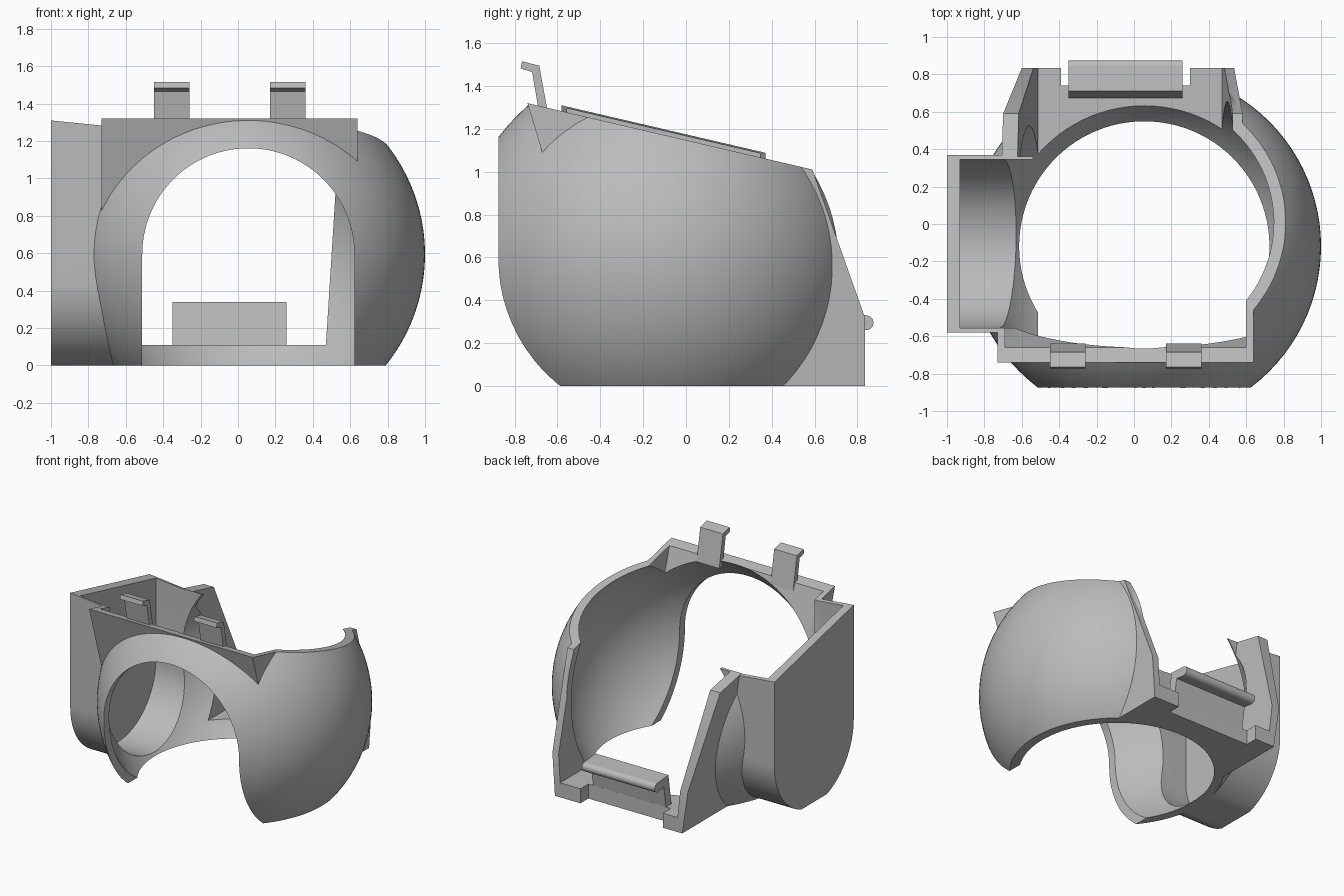
import bpy, bmesh
from math import sin, cos, pi, radians, sqrt
from mathutils import Matrix

if "Cube" in bpy.data.objects:
    bpy.data.objects.remove(bpy.data.objects["Cube"], do_unlink=True)

grey = bpy.data.materials.new("plain grey")
grey.use_nodes = True
grey.diffuse_color = (0.5, 0.5, 0.5, 1)
grey.node_tree.nodes["Principled BSDF"].inputs["Base Color"].default_value = (0.5, 0.5, 0.5, 1)

CX, CY, CZ = 0.055, -0.12, 0.594      # ball centre
OUTER, INNER = 0.945, 0.895           # ball radii


def top(y):
    """Height of the sloping rim."""
    return 1.32 - 0.233 * (y + 0.74)


def finish(name, bm):
    bmesh.ops.recalc_face_normals(bm, faces=bm.faces)
    mesh = bpy.data.meshes.new(name)
    bm.to_mesh(mesh)
    bm.free()
    mesh.materials.append(grey)
    ob = bpy.data.objects.new(name, mesh)
    bpy.context.collection.objects.link(ob)
    return ob


def hull(name, points):
    """Convex solid around the points."""
    bm = bmesh.new()
    for p in points:
        bm.verts.new(p)
    out = bmesh.ops.convex_hull(bm, input=bm.verts)
    loose = {v for v in out["geom_interior"] + out["geom_unused"]
             if isinstance(v, bmesh.types.BMVert) and v.is_valid}
    bmesh.ops.delete(bm, geom=list(loose), context="VERTS")
    bmesh.ops.dissolve_limit(bm, angle_limit=radians(0.5), verts=bm.verts, edges=bm.edges)
    return finish(name, bm)


def prism(name, profile, x0, x1):
    """Side profile (y, z) extruded across x."""
    bm = bmesh.new()
    face = bm.faces.new([bm.verts.new((x0, y, z)) for y, z in profile])
    out = bmesh.ops.extrude_face_region(bm, geom=[face])
    moved = [g for g in out["geom"] if isinstance(g, bmesh.types.BMVert)]
    bmesh.ops.translate(bm, verts=moved, vec=(x1 - x0, 0, 0))
    return finish(name, bm)


def block(name, x0, x1, y0, y1, z0, z1):
    return prism(name, [(y0, z0), (y1, z0), (y1, z1), (y0, z1)], x0, x1)


def ball(name, radius):
    bm = bmesh.new()
    bmesh.ops.create_uvsphere(bm, u_segments=96, v_segments=48, radius=radius,
                              matrix=Matrix.Translation((CX, CY, CZ)))
    return finish(name, bm)


def combine(target, other, operation):
    """Boolean the other solid into the target and discard it."""
    mod = target.modifiers.new("shape", "BOOLEAN")
    mod.operation, mod.solver, mod.object = operation, "EXACT", other
    bpy.context.view_layer.objects.active = target
    bpy.ops.object.modifier_apply(modifier=mod.name)
    bpy.data.objects.remove(other, do_unlink=True)


def smooth(ob):
    bpy.ops.object.select_all(action="DESELECT")
    ob.select_set(True)
    bpy.context.view_layer.objects.active = ob
    bpy.ops.object.shade_smooth_by_angle(angle=radians(30))


def front_y(z):
    """Leaning front wall, its outer face."""
    return -0.74 + 0.3 * (1.32 - z)


def back_y(z):
    """Leaning back wall, upright near the floor."""
    return 0.835 - 0.355 * max(0, z - 0.32)


def trough(name, radius, x0, x1, rim):
    """Side pocket with a rounded floor; rim(x, y) is its top height."""
    mid, low = -0.105, 0.45 if radius > 0.46 else 0.47
    pts = []
    for x in (x0, x1):
        for i in range(49):
            a = pi + pi * i / 48
            pts.append((x, mid + radius * cos(a), max(0, low + radius * sin(a))))
        for y in (mid - radius, mid + radius):
            pts.append((x, y, rim(x, y)))
    return hull(name, pts)


# Outer solids: ball, front wall box and back frame
shell = ball("ball_shell", OUTER)
low, high = 0.72, 1.45
combine(shell, prism("front_box", [(front_y(low), low), (-0.3, low), (-0.3, high),
                                   (front_y(high), high)], -0.73, 0.64), "UNION")
frame = [(x, y, z) for z in (0, 0.32, 1.3)
         for x in (-0.553 - 0.145 * z, 0.514 + 0.066 * z)
         for y in (0.2, back_y(z))]
combine(shell, hull("back_frame", frame), "UNION")

# Sloping rim and flat base
combine(shell, prism("rim_cutter", [(-1.5, top(-1.5)), (1.5, top(1.5)), (1.5, 3), (-1.5, 3)],
                     -2, 2), "DIFFERENCE")
combine(shell, block("base_cutter", -2, 2, -2, 2, -2, 0), "DIFFERENCE")

# Side pocket, rim rising slightly outward
combine(shell, trough("side_pocket", 0.475, -1.0, -0.65,
                      lambda x, y: top(y) + 0.1 * (-0.73 - x)), "UNION")

# Hollow interior
combine(shell, ball("ball_cavity", INNER), "DIFFERENCE")
combine(shell, trough("pocket_cavity", 0.45, -0.93, -0.4, lambda x, y: 1.7), "DIFFERENCE")
low, high = 0.8, 1.6
combine(shell, prism("front_cavity", [(front_y(low) + 0.075, low), (-0.2, low), (-0.2, high),
                                      (front_y(high) + 0.075, high)], -0.69, 0.6), "DIFFERENCE")

# Arched front opening
reach = OUTER * 0.6
arch = [(CX + reach * cos(pi * i / 64), y, CZ + reach * sin(pi * i / 64))
        for i in range(65) for y in (-1.3, -0.15)]
arch += [(CX + s * reach, y, -0.3) for s in (-1, 1) for y in (-1.3, -0.15)]
combine(shell, hull("arch_cutter", arch), "DIFFERENCE")

# Back opening above the sill, and the notch behind it
opening = [(x, y, z) for z in (0.11, 1.6)
           for x in (-0.5 - 0.115 * z, 0.463 + 0.063 * z) for y in (0.36, 1.3)]
combine(shell, hull("back_cutter", opening), "DIFFERENCE")
combine(shell, block("notch_cutter", -0.39, 0.3, 0.74, 1.2, -0.2, 0.4), "DIFFERENCE")
smooth(shell)

# Hooked clips on the front wall
hook = [(-0.64, 1.25), (-0.685, 1.495), (-0.765, 1.515), (-0.772, 1.482),
        (-0.718, 1.465), (-0.69, 1.3), (-0.68, 1.25)]
for side, x in (("right", -0.45), ("left", 0.17)):
    prism(side + "_clip", hook, x, x + 0.19)

# Latch on the back sill with a rounded bead
latch = [(0.67, 0.08), (0.71, 0.34), (0.84, 0.33), (0.84, 0.26), (0.765, 0.27), (0.735, 0.08)]
prism("back_latch", latch, -0.35, 0.26)
bead = [(0.84 + 0.035 * cos(pi * i / 12), 0.295 + 0.035 * sin(pi * i / 12)) for i in range(24)]
smooth(prism("latch_bead", bead, -0.35, 0.26))
